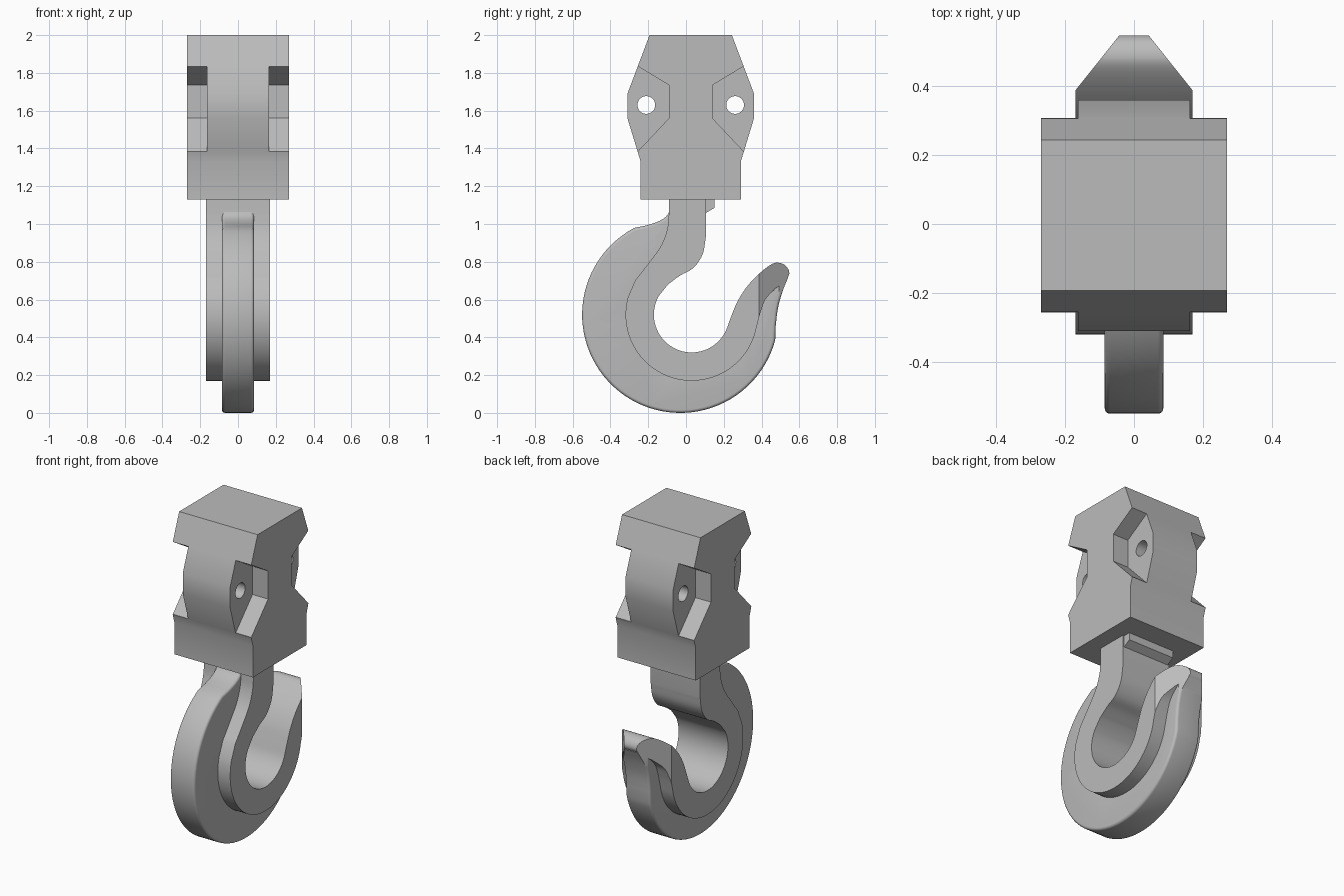
import bpy, bmesh
from math import sin, cos, radians
from mathutils import Matrix, Vector

if "Cube" in bpy.data.objects:
    bpy.data.objects.remove(bpy.data.objects["Cube"], do_unlink=True)

steel = bpy.data.materials.new("steel_grey")
steel.use_nodes = True
steel.diffuse_color = (0.5, 0.5, 0.5, 1)
steel.node_tree.nodes["Principled BSDF"].inputs["Base Color"].default_value = (0.5, 0.5, 0.5, 1)


def arc(cy, cz, r, a0, a1, n=40):
    angles = [radians(a0 + (a1 - a0) * i / n) for i in range(n + 1)]
    return [(cy + r * cos(a), cz + r * sin(a)) for a in angles]


def spline(points, steps=5):
    """Catmull-Rom curve through the points."""
    p = [Vector(q) for q in points]
    p = [2 * p[0] - p[1]] + p + [2 * p[-1] - p[-2]]
    out = []
    for a, b, c, d in zip(p, p[1:], p[2:], p[3:]):
        for i in range(steps):
            t = i / steps
            out.append(tuple(0.5 * (2 * b + (c - a) * t + (2 * a - 5 * b + 4 * c - d) * t ** 2
                                    + (3 * b - a - 3 * c + d) * t ** 3)))
    return out + [tuple(points[-1])]


def slab(profile, x0, x1):
    """Extrude a side (y, z) profile across x."""
    bm = bmesh.new()
    face = bm.faces.new([bm.verts.new((x0, y, z)) for y, z in profile])
    ext = bmesh.ops.extrude_face_region(bm, geom=[face])
    moved = [v for v in ext["geom"] if isinstance(v, bmesh.types.BMVert)]
    bmesh.ops.translate(bm, verts=moved, vec=(x1 - x0, 0, 0))
    bmesh.ops.recalc_face_normals(bm, faces=bm.faces)
    return bm


def taper_tip(bm):
    """Slice both sides of the hook point to a narrow end."""
    for s in (-1, 1):
        cut = bmesh.ops.bisect_plane(bm, geom=bm.verts[:] + bm.edges[:] + bm.faces[:],
                                     plane_co=(s * 0.17, 0.387, 0), plane_no=(s * 0.163, 0.13, 0),
                                     clear_outer=True)
        edges = [e for e in cut["geom_cut"] if isinstance(e, bmesh.types.BMEdge)]
        bmesh.ops.holes_fill(bm, edges=edges, sides=0)
    bmesh.ops.recalc_face_normals(bm, faces=bm.faces)


def finish(name, bm):
    mesh = bpy.data.meshes.new(name)
    bm.to_mesh(mesh)
    bm.free()
    mesh.materials.append(steel)
    obj = bpy.data.objects.new(name, mesh)
    bpy.context.collection.objects.link(obj)
    return obj


def activate(obj):
    bpy.ops.object.select_all(action='DESELECT')
    obj.select_set(True)
    bpy.context.view_layer.objects.active = obj


def smooth(obj):
    activate(obj)
    bpy.ops.object.shade_smooth_by_angle(angle=radians(30))


def carve(obj, bm):
    cutter = finish("cutter", bm)
    cutter.hide_render = True
    activate(obj)
    mod = obj.modifiers.new("carve", 'BOOLEAN')
    mod.operation, mod.solver, mod.object = 'DIFFERENCE', 'EXACT', cutter
    bpy.ops.object.modifier_apply(modifier=mod.name)
    bpy.data.objects.remove(cutter, do_unlink=True)


# Block: symmetric about its own centre line
MID = 0.025
half = [(0.218, 2.0), (0.335, 1.69), (0.335, 1.56), (0.265, 1.33), (0.265, 1.13)]
block = finish("block", slab([(MID + y, z) for y, z in half]
                             + [(MID - y, z) for y, z in reversed(half)], -0.27, 0.27))

# Side pockets and cross holes at the four corners
pocket = [(0.115, 1.735), (0.115, 1.56), (0.28, 1.385), (0.45, 1.385), (0.45, 1.835), (0.28, 1.835)]
for side in (-1, 1):
    for x in (-1, 1):
        carve(block, slab([(MID + side * y, z) for y, z in pocket], *sorted((x * 0.163, x * 0.4))))
    hole = bmesh.new()
    bmesh.ops.create_cone(hole, cap_ends=True, segments=32, radius1=0.047, radius2=0.047, depth=1,
                          matrix=Matrix.Translation((0, MID + side * 0.235, 1.63))
                          @ Matrix.Rotation(radians(90), 4, 'Y'))
    carve(block, hole)
smooth(block)

# Hook body: wide inner plate with shank, bowl and tapered point
throat = ([(0.105, 1.16)] + spline([(0.105, 0.93), (0.088, 0.84), (0.04, 0.768), (-0.03, 0.728), (-0.095, 0.68)])
          + arc(0.03, 0.52, 0.2, 150, 342))
point = spline([(0.235, 0.5), (0.27, 0.585), (0.32, 0.665), (0.385, 0.735), (0.45, 0.785),
                (0.49, 0.795), (0.53, 0.777), (0.547, 0.738), (0.525, 0.695)])
outer = (spline([(0.475, 0.66), (0.42, 0.6), (0.392, 0.525)])
         + arc(0.03, 0.52, 0.35, 350, 165)
         + spline([(-0.27, 0.7), (-0.2, 0.79), (-0.135, 0.88), (-0.1, 0.97), (-0.09, 1.06)])
         + [(-0.09, 1.16)])
body = slab(throat + point + outer, -0.17, 0.17)
taper_tip(body)
smooth(finish("hook_body", body))

# Hook rim: narrower rounded band around the outside
rim_outer = (spline([(-0.08, 1.085), (-0.105, 1.04), (-0.15, 1.012), (-0.21, 0.992)])
             + arc(-0.03, 0.52, 0.52, 118, 345, 56)
             + spline([(0.475, 0.46), (0.486, 0.55), (0.51, 0.64), (0.54, 0.715)]))
rim_inner = ([(0.48, 0.745), (0.4, 0.69), (0.345, 0.6)] + arc(0.03, 0.52, 0.27, 355, 165)
             + [(-0.1, 0.78), (-0.03, 0.9), (-0.01, 1.085)])
rim = slab(rim_outer + rim_inner, -0.085, 0.085)
caps = [e for e in rim.edges if abs(e.verts[0].co.x - e.verts[1].co.x) < 1e-5]
bmesh.ops.bevel(rim, geom=caps, offset=0.035, segments=5, profile=0.5, affect='EDGES', clamp_overlap=True)
taper_tip(rim)
smooth(finish("hook_rim", rim))

# Latch stop under the block, behind the shank
smooth(finish("latch_stop", slab([(0.09, 1.15), (0.15, 1.15), (0.15, 1.085), (0.105, 1.058), (0.09, 1.058)],
                                 -0.16, 0.16)))
